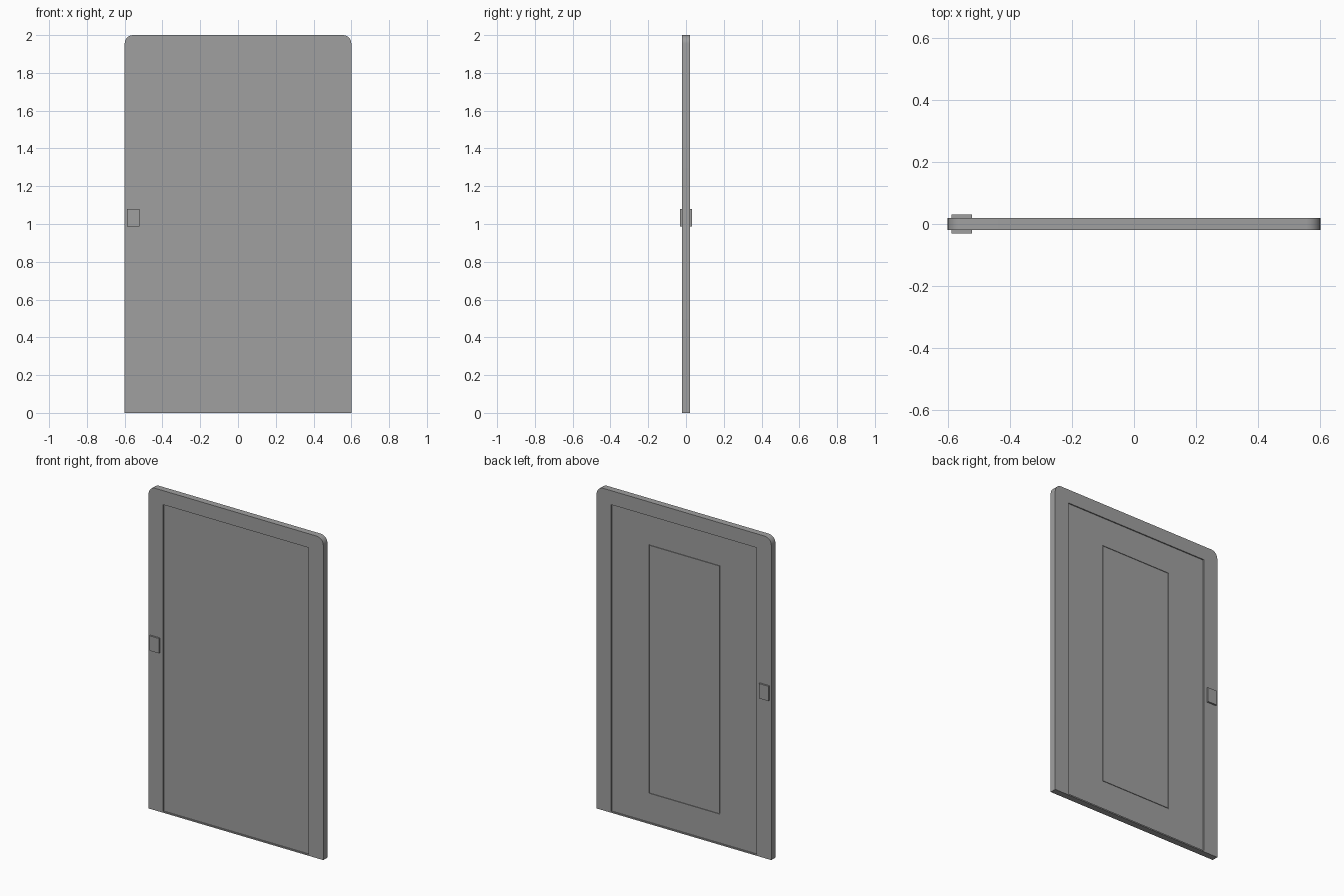
import bpy, bmesh, math
from mathutils import Vector

if "Cube" in bpy.data.objects:
    bpy.data.objects.remove(bpy.data.objects["Cube"])

grey = bpy.data.materials.new("mid grey")
grey.diffuse_color = (0.35, 0.35, 0.35, 1)
grey.use_nodes = True
grey.node_tree.nodes["Principled BSDF"].inputs["Base Color"].default_value = grey.diffuse_color


def finish(name, bm):
    bmesh.ops.recalc_face_normals(bm, faces=bm.faces)
    me = bpy.data.meshes.new(name)
    bm.to_mesh(me)
    bm.free()
    me.materials.append(grey)
    ob = bpy.data.objects.new(name, me)
    bpy.context.scene.collection.objects.link(ob)
    return ob


def box(bm, lo, hi):
    r = bmesh.ops.create_cube(bm, size=1)
    for v in r["verts"]:
        v.co = Vector([(a + b) / 2 + c * (b - a) for a, b, c in zip(lo, hi, v.co)])


# Door slab outline with rounded top corners, extruded through the thickness
W, H, T, R = 0.6, 2.0, 0.02, 0.045
outline = [(-W, 0), (W, 0)]
for cx, start in ((W - R, 0), (-W + R, 90)):
    for i in range(9):
        a = math.radians(start + 90 * i / 8)
        outline.append((cx + R * math.cos(a), H - R + R * math.sin(a)))

bm = bmesh.new()
face = bm.faces.new([bm.verts.new((x, -T, z)) for x, z in outline])
ext = bmesh.ops.extrude_face_region(bm, geom=[face])
for v in ext["geom"]:
    if isinstance(v, bmesh.types.BMVert):
        v.co.y = T
frame = finish("door_frame", bm)

# Opening for the inner panel
bm = bmesh.new()
box(bm, (-0.5, -0.1, 0.008), (0.5, 0.1, 1.913))
cutter = finish("opening_cutter", bm)
cutter.hide_render = True
cutter.hide_viewport = False
mod = frame.modifiers.new("opening", "BOOLEAN")
mod.object = cutter
mod.operation = "DIFFERENCE"
mod.solver = "EXACT"
bpy.context.view_layer.objects.active = frame
frame.select_set(True)
bpy.ops.object.modifier_apply(modifier="opening")
bpy.data.objects.remove(cutter)
bpy.ops.object.shade_smooth_by_angle(angle=math.radians(30))

# Recessed panel, with a fine rectangular groove on the back
P = 0.013
bm = bmesh.new()
box(bm, (-0.5, -P, 0.008), (0.5, P, 1.913))
bm.normal_update()
back = next(f for f in bm.faces if f.normal.y > 0.9)


def inset_to(face, hx, z0, z1):
    bmesh.ops.inset_region(bm, faces=[face], thickness=0.05)
    for v in face.verts:
        v.co.x = math.copysign(hx, v.co.x)
        v.co.z = z1 if v.co.z > 1 else z0


inset_to(back, 0.246, 0.187, 1.733)
for depth, margin in ((0.004, 0), (0.004, 0.006), (0, 0.006)):
    inset_to(back, 0.246 - margin, 0.187 + margin, 1.733 - margin)
    for v in back.verts:
        v.co.y = P - depth
finish("door_panel", bm)

# Handle plates on both faces
for name, s in (("front_handle", -1), ("back_handle", 1)):
    bm = bmesh.new()
    y0, y1 = sorted((s * 0.015, s * 0.031))
    box(bm, (-0.588, y0, 0.988), (-0.522, y1, 1.08))
    finish(name, bm)
